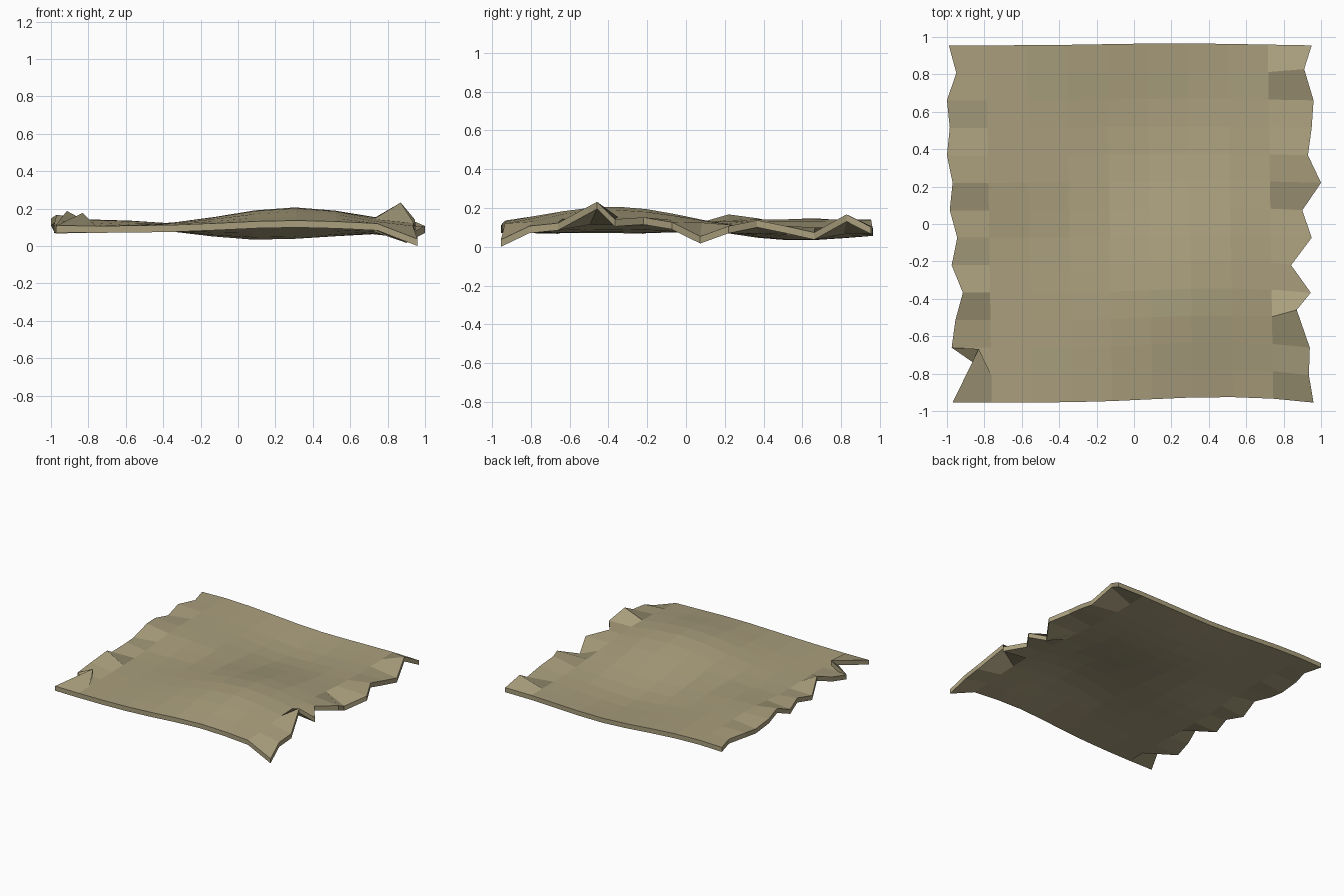
import bpy
import bmesh
from math import exp
from mathutils import Vector

default_cube = bpy.data.objects.get("Cube")
if default_cube:
    bpy.data.objects.remove(default_cube, do_unlink=True)

COLUMNS, ROWS = 10, 14
THICKNESS = 0.037

# Torn edges from back to front: sideways position and height of each point
LEFT_EDGE = [(-.99, .14), (-.95, .14), (-1, .15), (-.985, .12), (-1, .15),
             (-.97, .17), (-.985, .11), (-.945, .135), (-.975, .107), (-.915, .19),
             (-.955, .14), (-.975, .107), (-.83, .18), (-.97, .112)]
RIGHT_EDGE = [(.95, .105), (.91, .17), (.96, .077), (.95, .11), (.93, .14),
              (1, .11), (.9, .057), (.95, .13), (.84, .155), (.945, .145),
              (.87, .235), (.94, .125), (.935, .11), (.96, .04)]
# Points pulled along the edge, by row
LEFT_PULL = {12: .14}
RIGHT_PULL = {1: .02, 10: .055}


def smooth(value, low, high):
    t = min(max((value - low) / (high - low), 0), 1)
    return t * t * (3 - 2 * t)


def mound(x, y, cx, cy, rx, ry):
    return exp(-((x - cx) / rx) ** 2 - ((y - cy) / ry) ** 2)


def sheet_height(x, y):
    """Gently rippled sheet: a hill in front, a hollow behind, one raised corner."""
    corner = (1 - smooth(x, -.8, .1)) * smooth(y, -.15, .3)
    return (.11 + .035 * corner
            + .1 * mound(x, y, .3, -.4, .5, .5)
            - .04 * mound(x, y, .15, .55, .45, .4))


def sheet_point(column, row):
    y = .955 - row * 1.91 / (ROWS - 1)
    if column == 0:
        x, z = LEFT_EDGE[row]
        return Vector((x, y + LEFT_PULL.get(row, 0), z))
    if column == COLUMNS - 1:
        x, z = RIGHT_EDGE[row]
        return Vector((x, y + RIGHT_PULL.get(row, 0), z))
    x = -.775 + (column - 1) * 1.505 / (COLUMNS - 3) - .015 * y
    z = sheet_height(x, y)
    y += .03 * mound(x, y, .45, -.9, .5, 1) + .01 * mound(x, y, .2, .95, .5, .5)
    return Vector((x, y, z))


# Top surface
bm = bmesh.new()
grid = [[bm.verts.new(sheet_point(c, r)) for c in range(COLUMNS)] for r in range(ROWS)]
for r in range(ROWS - 1):
    for c in range(COLUMNS - 1):
        back_left, back_right = grid[r][c], grid[r][c + 1]
        front_left, front_right = grid[r + 1][c], grid[r + 1][c + 1]
        if c == 0 and r + 1 in LEFT_PULL:
            # The folded tear is creased into two triangles
            bm.faces.new((back_left, front_right, back_right))
            bm.faces.new((back_left, front_left, front_right))
        else:
            bm.faces.new((back_left, front_left, front_right, back_right))

# Underside and rim
lower = bmesh.ops.extrude_face_region(bm, geom=bm.faces[:], use_keep_orig=True)["geom"]
lower_verts = [g for g in lower if isinstance(g, bmesh.types.BMVert)]
bmesh.ops.translate(bm, verts=lower_verts, vec=(0, 0, -THICKNESS))
bmesh.ops.recalc_face_normals(bm, faces=bm.faces[:])

# Stand on the ground
lowest = min(v.co.z for v in bm.verts)
bmesh.ops.translate(bm, verts=bm.verts[:], vec=(0, 0, -lowest))

mesh = bpy.data.meshes.new("torn_sheet")
bm.to_mesh(mesh)
bm.free()

# Colour
tan = bpy.data.materials.new("dusty tan")
tan.use_nodes = True
colour = (.4, .345, .205, 1)
tan.diffuse_color = colour
tan.node_tree.nodes["Principled BSDF"].inputs["Base Color"].default_value = colour
mesh.materials.append(tan)

sheet = bpy.data.objects.new("torn_sheet", mesh)
bpy.context.collection.objects.link(sheet)
